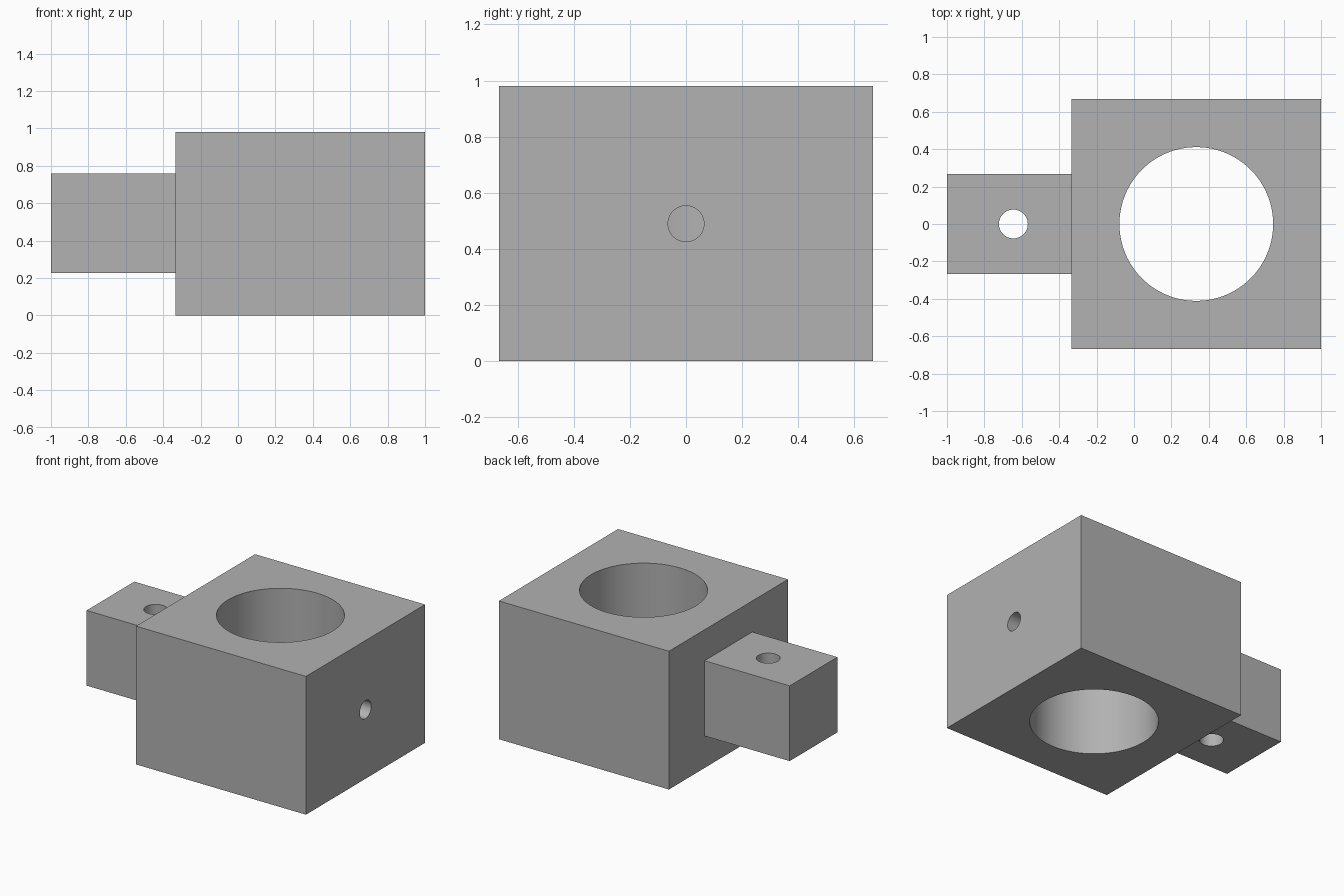
import bpy
import math

if "Cube" in bpy.data.objects:
    bpy.data.objects.remove(bpy.data.objects["Cube"], do_unlink=True)

grey = bpy.data.materials.new("plain grey")
grey.use_nodes = True
colour = (0.445, 0.445, 0.445, 1)
grey.diffuse_color = colour
grey.node_tree.nodes["Principled BSDF"].inputs["Base Color"].default_value = colour


def box(name, low, high):
    centre = [(a + b) / 2 for a, b in zip(low, high)]
    bpy.ops.mesh.primitive_cube_add(size=1, location=centre)
    ob = bpy.context.object
    ob.name = name
    ob.scale = [b - a for a, b in zip(low, high)]
    bpy.ops.object.transform_apply(location=False, rotation=False, scale=True)
    ob.data.materials.append(grey)
    return ob


def drill(target, radius, length, centre, turn=(0, 0, 0)):
    """Cut a round hole through the target and discard the cutter."""
    bpy.ops.mesh.primitive_cylinder_add(vertices=96, radius=radius, depth=length,
                                        location=centre, rotation=turn)
    cutter = bpy.context.object
    cutter.hide_render = True
    cutter.data.materials.append(grey)
    mod = target.modifiers.new("hole", 'BOOLEAN')
    mod.operation = 'DIFFERENCE'
    mod.solver = 'EXACT'
    mod.object = cutter
    bpy.context.view_layer.objects.active = target
    bpy.ops.object.modifier_apply(modifier=mod.name)
    bpy.data.objects.remove(cutter, do_unlink=True)


# Main block with its wide vertical bore and a side screw hole into the bore
block = box("main_block", (-0.333, -0.667, 0), (1, 0.667, 0.98))
drill(block, 0.411, 2, (0.333, 0, 0.49))
drill(block, 0.064, 0.7, (0.85, 0, 0.49), (0, math.pi / 2, 0))

# Side lug with a small vertical pin hole
lug = box("side_lug", (-1, -0.267, 0.227), (-0.333, 0.267, 0.76))
drill(lug, 0.077, 2, (-0.645, 0, 0.49))

# Smooth hole walls, sharp edges
for ob in (block, lug):
    bpy.ops.object.select_all(action='DESELECT')
    ob.select_set(True)
    bpy.context.view_layer.objects.active = ob
    bpy.ops.object.shade_smooth_by_angle(angle=math.radians(30))
